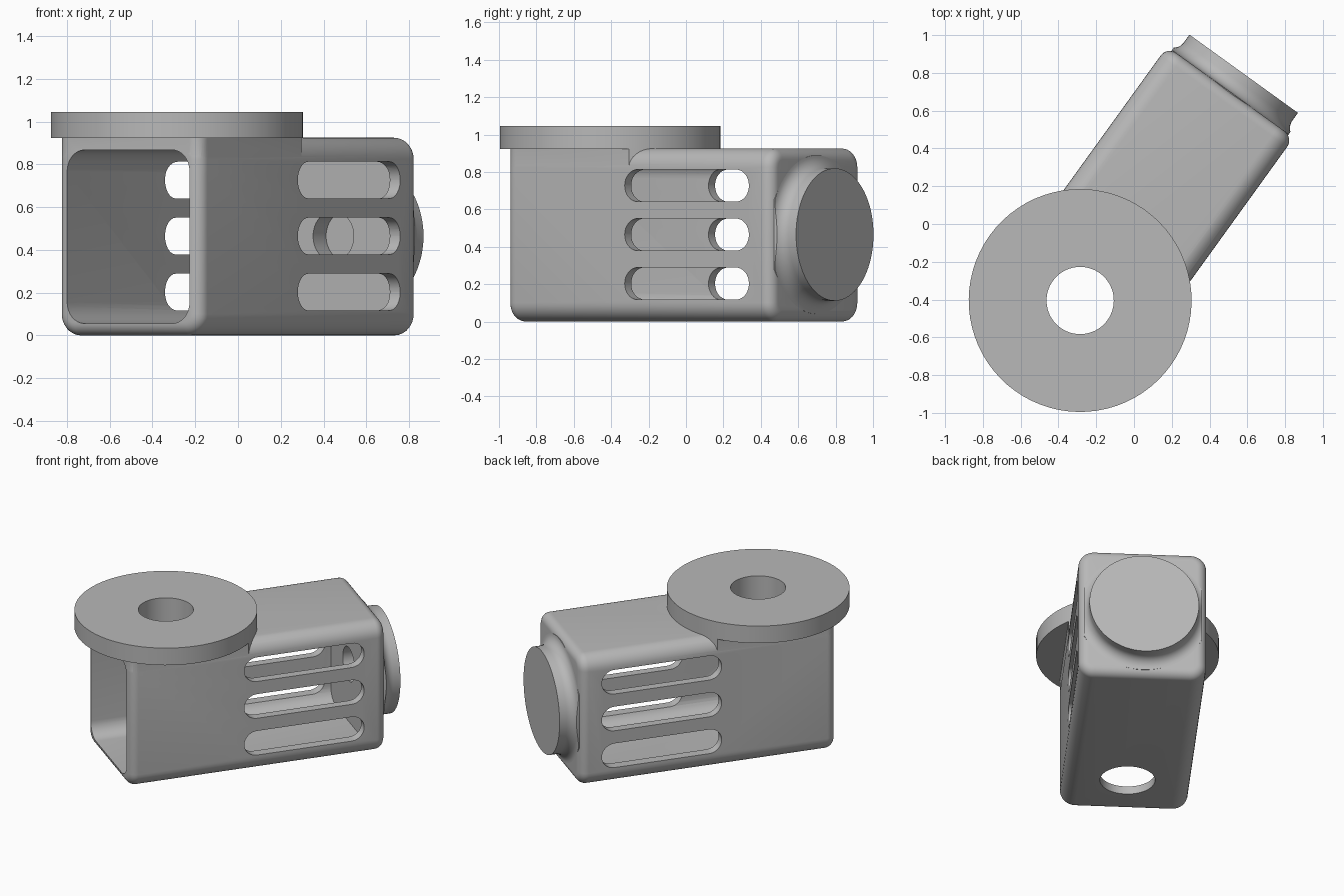
import bpy, bmesh, math
from mathutils import Matrix, Vector

if "Cube" in bpy.data.objects:
    bpy.data.objects.remove(bpy.data.objects["Cube"])

# Parts are built with the housing axis along +x and the flange axis on the origin
PLACE = Matrix.Translation((-0.285, -0.405, 0)) @ Matrix.Rotation(math.radians(54.2), 4, 'Z')
HALF, TOP, FRONT, BACK = 0.413, 0.925, -0.39, 1.36
WALL, LONG_R, END_R = 0.06, 0.1, 0.06
MID_Z, CAP_R, BORE_R, FLANGE_R = 0.465, 0.354, 0.178, 0.59

grey = bpy.data.materials.new("plain grey")
grey.use_nodes = True
colour = (0.48, 0.48, 0.48, 1)
grey.diffuse_color = colour
grey.node_tree.nodes["Principled BSDF"].inputs["Base Color"].default_value = colour


def to_object(name, bm):
    bmesh.ops.recalc_face_normals(bm, faces=bm.faces)
    mesh = bpy.data.meshes.new(name)
    bm.to_mesh(mesh)
    bm.free()
    mesh.materials.append(grey)
    obj = bpy.data.objects.new(name, mesh)
    bpy.context.collection.objects.link(obj)
    return obj


def along(axis):
    """Test for edges parallel to an axis."""
    def test(e):
        d = (e.verts[1].co - e.verts[0].co).normalized()
        return abs(d[axis]) > 0.999
    return test


def at_x(x):
    """Test for edges lying on an end plane."""
    return lambda e: all(abs(v.co.x - x) < 1e-4 for v in e.verts)


def block(name, lo, hi, bevels=()):
    """Box between two corners, with edges rounded by (test, radius) pairs."""
    lo, hi = Vector(lo), Vector(hi)
    bm = bmesh.new()
    bmesh.ops.create_cube(bm, size=1)
    for v in bm.verts:
        v.co = (lo + hi) / 2 + v.co * (hi - lo)
    for test, radius in bevels:
        bmesh.ops.bevel(bm, geom=[e for e in bm.edges if test(e)], offset=radius,
                        segments=8, profile=0.5, affect='EDGES', clamp_overlap=False)
    return to_object(name, bm)


def turned(name, profile, matrix=Matrix(), steps=72):
    """Closed solid turned about z from (radius, height) points."""
    bm = bmesh.new()
    rings = [[bm.verts.new((r * math.cos(a), r * math.sin(a), h))
              for a in (i * math.tau / steps for i in range(steps))] for r, h in profile]
    for low, high in zip(rings, rings[1:]):
        for i in range(steps):
            j = (i + 1) % steps
            bm.faces.new((low[i], low[j], high[j], high[i]))
    bm.faces.new(rings[0])
    bm.faces.new(rings[-1])
    bm.transform(matrix)
    return to_object(name, bm)


def combine(obj, tool, operation, keep=False):
    mod = obj.modifiers.new(operation.title(), 'BOOLEAN')
    mod.operation, mod.solver, mod.object = operation, 'EXACT', tool
    bpy.context.view_layer.objects.active = obj
    bpy.ops.object.modifier_apply(modifier=mod.name)
    if not keep:
        bpy.data.objects.remove(tool)


# Turned parts on the housing axis
AXIAL = Matrix.Translation((0, 0, MID_Z)) @ Matrix.Rotation(math.pi / 2, 4, 'Y')

# Rounded housing shell
housing = block("housing", (FRONT, -HALF, 0), (BACK, HALF, TOP),
                [(along(0), LONG_R), (at_x(FRONT), END_R), (at_x(BACK), END_R)])

# Square shoulders under the flange
gap = 0.001
shoulder = block("shoulder", (FRONT + gap, -HALF + gap, 0.6), (0.8, HALF - gap, TOP - gap),
                 [(lambda e: along(2)(e) and at_x(FRONT + gap)(e), END_R)])
combine(shoulder, turned("shoulder_limit", [(FLANGE_R, 0.5), (FLANGE_R, 1.2)]), 'INTERSECT')
combine(housing, shoulder, 'UNION')

# Open front cavity
combine(housing, block("cavity", (-0.7, WALL - HALF, 0.056), (1.25, HALF - WALL, 0.868),
                       [(along(0), LONG_R)]), 'DIFFERENCE')

# Three side vents through both walls
for z in (0.203, MID_Z, 0.727):
    combine(housing, block("vent", (0.393, -1, z - 0.086), (1.212, 1, z + 0.086),
                           [(along(1), 0.0855)]), 'DIFFERENCE')

# Blind hole in the rear wall, closed by the end cap
combine(housing, turned("rear_hole", [(0.117, 1.1), (0.117, 1.5)], AXIAL), 'DIFFERENCE')

# Mounting flange and the vertical bore through it and the housing
flange = turned("mounting_flange", [(FLANGE_R, TOP - 0.002), (FLANGE_R, 1.045)])
bore = turned("bore", [(BORE_R, -0.5), (BORE_R, 1.5)])
combine(housing, bore, 'DIFFERENCE', keep=True)
combine(flange, bore, 'DIFFERENCE')

# End cap with a concave flare into the rear wall, trimmed to the housing sides
flare = 0.07
arc = [(CAP_R + flare * (1 - math.sin(t)), BACK + flare * (1 - math.cos(t)))
       for t in (i * math.pi / 16 for i in range(9))]
base = [(arc[0][0], BACK - 0.006)]
cap = turned("end_cap", base + arc + [(CAP_R, 1.48)], AXIAL)
combine(cap, block("cap_limit", (1, -0.381, -1), (2, 0.381, 2)), 'INTERSECT')

# Place the parts and shade them
for obj in (housing, flange, cap):
    obj.data.transform(PLACE)
    bpy.ops.object.select_all(action='DESELECT')
    obj.select_set(True)
    bpy.context.view_layer.objects.active = obj
    bpy.ops.object.shade_smooth_by_angle(angle=math.radians(30))
